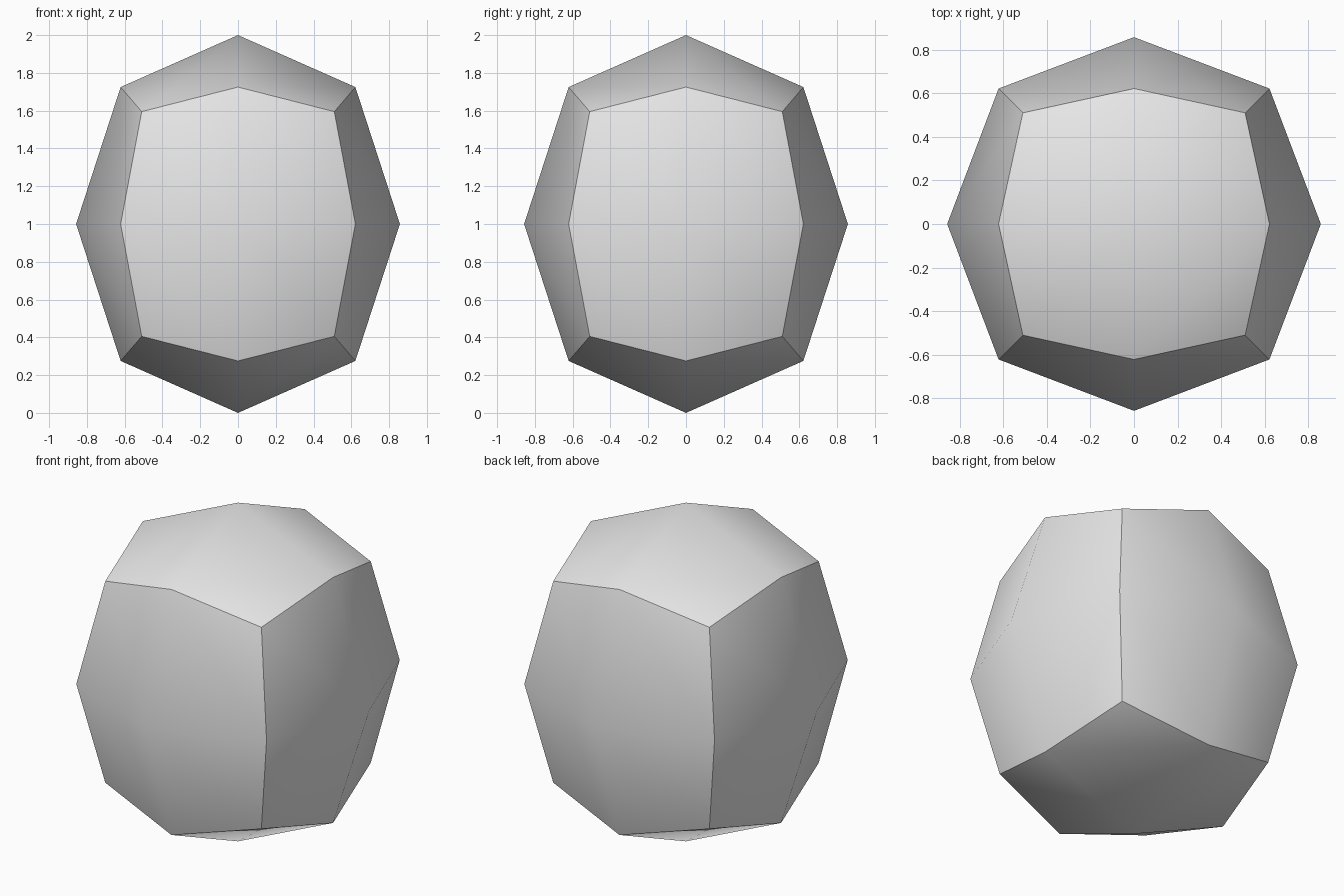
import bpy
import bmesh

default_cube = bpy.data.objects.get("Cube")
if default_cube:
    bpy.data.objects.remove(default_cube, do_unlink=True)

# Single pale grey material
grey = bpy.data.materials.new("pale_grey")
grey.use_nodes = True
colour = (0.8, 0.8, 0.8, 1.0)
grey.diffuse_color = colour
grey.node_tree.nodes["Principled BSDF"].inputs["Base Color"].default_value = colour

# Cube split into four quads per side
bm = bmesh.new()
bmesh.ops.create_cube(bm, size=2)
bmesh.ops.subdivide_edges(bm, edges=bm.edges[:], cuts=1, use_grid_fill=True)

# Edges shared by two sides of the cube stay sharp
bm.normal_update()
for edge in bm.edges:
    a, b = edge.link_faces
    edge.smooth = a.normal.dot(b.normal) > 0.5
for face in bm.faces:
    face.smooth = True

# Pull edge midpoints and corners in to round the block
PULL = {1: 1.0, 2: 0.725, 3: 0.595}
WIDTH, HEIGHT = 0.857, 1.0
for vert in bm.verts:
    kind = sum(abs(c) > 0.5 for c in vert.co)
    vert.co *= PULL[kind]
    vert.co.x *= WIDTH
    vert.co.y *= WIDTH
    vert.co.z = vert.co.z * HEIGHT + HEIGHT
bmesh.ops.recalc_face_normals(bm, faces=bm.faces[:])

# Rounded block
mesh = bpy.data.meshes.new("rounded_block")
bm.to_mesh(mesh)
bm.free()
mesh.materials.append(grey)
block = bpy.data.objects.new("rounded_block", mesh)
bpy.context.collection.objects.link(block)
